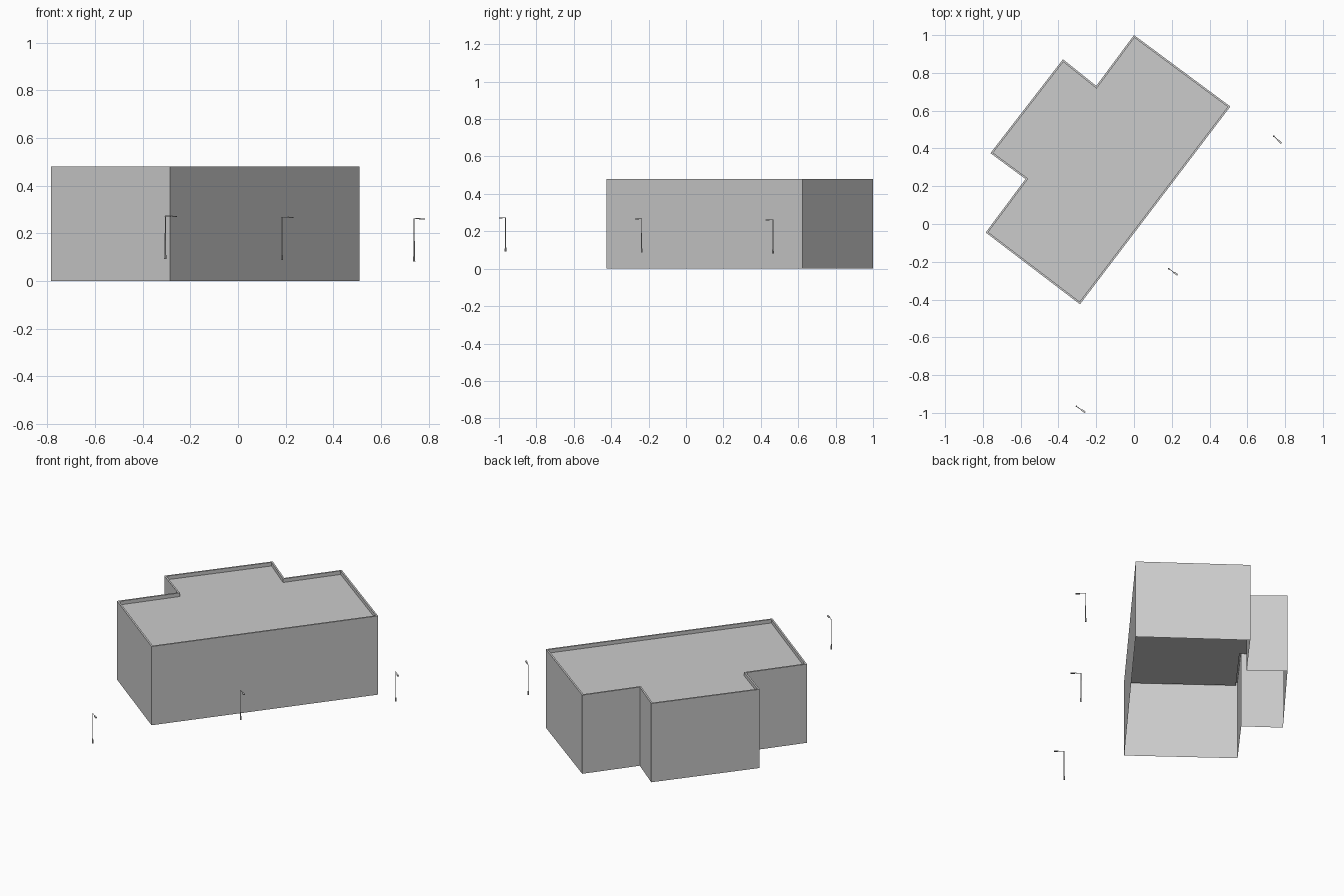
import bpy, bmesh
from math import atan2
from mathutils import Matrix, Vector

if "Cube" in bpy.data.objects:
    bpy.data.objects.remove(bpy.data.objects["Cube"])


def finish(bm, name):
    mesh = bpy.data.meshes.new(name)
    bm.to_mesh(mesh)
    bm.free()
    obj = bpy.data.objects.new(name, mesh)
    bpy.context.collection.objects.link(obj)
    return obj


# Building: hollow shell with open underside, thin parapet and sunken roof
HEIGHT, RIM, SINK = 0.48, 0.01, 0.022
outline = [(0.0, 1.0), (-0.2, 0.731), (-0.376, 0.872), (-0.76, 0.375),
           (-0.574, 0.238), (-0.785, -0.045), (-0.286, -0.425), (0.51, 0.622)]
bm = bmesh.new()
low = [bm.verts.new((x, y, 0)) for x, y in outline]
high = [bm.verts.new((x, y, HEIGHT)) for x, y in outline]
n = len(outline)
for i in range(n):
    j = (i + 1) % n
    bm.faces.new((low[i], low[j], high[j], high[i]))
roof = bm.faces.new(high)
bm.normal_update()
bmesh.ops.inset_region(bm, faces=[roof], thickness=RIM, use_even_offset=True)
sunk = bmesh.ops.extrude_discrete_faces(bm, faces=[roof])["faces"][0]
bmesh.ops.translate(bm, verts=sunk.verts, vec=(0, 0, -SINK))
finish(bm, "building")


def rod(bm, a, b, r1, r2, sides=8):
    """Capped tapered rod from a to b."""
    a, b = Vector(a), Vector(b)
    d = b - a
    m = Matrix.Translation((a + b) / 2) @ d.to_track_quat('Z', 'Y').to_matrix().to_4x4()
    bmesh.ops.create_cone(bm, cap_ends=True, segments=sides, radius1=r1,
                          radius2=r2, depth=d.length, matrix=m)


# Street lamps: base sleeve, pole, arm and flat lamp head
def street_lamp(name, x, y, z, dx, dy):
    bm = bmesh.new()
    reach, h = Vector((dx, dy)).length, 0.182
    rod(bm, (0, 0, 0), (0, 0, 0.022), 0.0045, 0.004)
    rod(bm, (0, 0, 0.02), (0, 0, h), 0.0026, 0.002)
    rod(bm, (-0.002, 0, h - 0.002), (reach * 0.65, 0, h - 0.001), 0.002, 0.0015)
    head = Matrix.Translation((reach * 0.8, 0, h - 0.003)) @ Matrix.Diagonal((reach * 0.42, 0.009, 0.005, 1))
    bmesh.ops.create_cube(bm, size=1, matrix=head)
    obj = finish(bm, name)
    obj.location = (x, y, z)
    obj.rotation_euler.z = atan2(dy, dx)


street_lamp("street_lamp_front", -0.305, -0.965, 0.092, 0.046, -0.032)
street_lamp("street_lamp_middle", 0.184, -0.237, 0.087, 0.046, -0.032)
street_lamp("street_lamp_back", 0.739, 0.465, 0.081, 0.041, -0.037)
